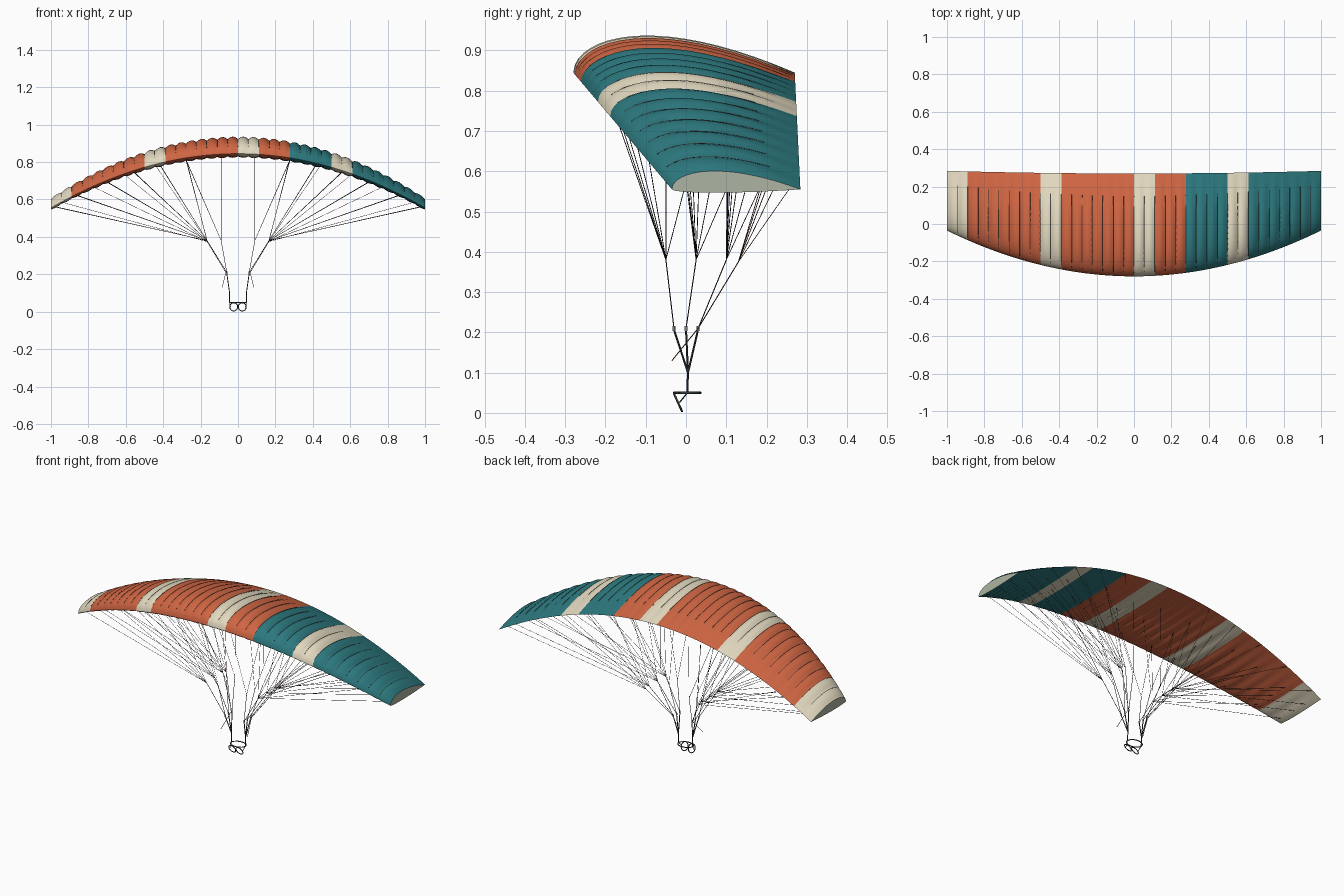
import bpy, bmesh, math
from mathutils import Vector

if "Cube" in bpy.data.objects:
    bpy.data.objects.remove(bpy.data.objects["Cube"])

CELLS, SUB, N = 36, 4, 18


def material(name, r, g, b):
    m = bpy.data.materials.new(name)
    m.diffuse_color = (r, g, b, 1)
    m.use_nodes = True
    m.node_tree.nodes["Principled BSDF"].inputs["Base Color"].default_value = m.diffuse_color
    return m


orange = material("orange_cloth", 0.62, 0.13, 0.055)
teal = material("teal_cloth", 0.025, 0.19, 0.21)
cream = material("cream_cloth", 0.76, 0.69, 0.52)
cap_mat = material("tip_cloth", 0.42, 0.46, 0.36)
dark = material("dark_cord", 0.025, 0.025, 0.025)
webbing = material("webbing", 0.03, 0.04, 0.04)
brown = material("brake_cord", 0.16, 0.06, 0.03)
metal = material("metal", 0.4, 0.42, 0.4)


def finish(name, bm, mats, angle=None):
    bmesh.ops.recalc_face_normals(bm, faces=bm.faces)
    me = bpy.data.meshes.new(name)
    bm.to_mesh(me)
    bm.free()
    ob = bpy.data.objects.new(name, me)
    bpy.context.collection.objects.link(ob)
    for m in mats:
        me.materials.append(m)
    if angle:
        bpy.ops.object.select_all(action='DESELECT')
        ob.select_set(True)
        bpy.context.view_layer.objects.active = ob
        bpy.ops.object.shade_smooth_by_angle(angle=math.radians(angle))
    return ob


def wing(x, t, top, puff=0.0):
    """Point on the canopy skin at span x and chord fraction t."""
    le, te = -0.28 + 0.245 * x * x, 0.27 + 0.014 * x * x
    c = te - le
    z = 0.845 - 0.29 * x * x
    h = 2.6 * math.sqrt(t) * (1 - t)
    if top:
        z += c * 0.143 * h * (1 + 0.17 * puff)
    else:
        z -= c * (0.026 + 0.014 * puff) * h
    return Vector((x, le + c * t, z))


def tube(bm, pts, r, sides=5, closed=False):
    """Sweep a small polygon along a path."""
    pts = [Vector(p) for p in pts]
    n = len(pts)
    rings = []
    for i, p in enumerate(pts):
        a = pts[i - 1] if (i or closed) else p
        b = pts[(i + 1) % n] if (i < n - 1 or closed) else p
        d = (b - a).normalized()
        ref = Vector((1, 0, 0)) if abs(d.x) < 0.8 else Vector((0, 1, 0))
        u = d.cross(ref).normalized()
        v = d.cross(u)
        rings.append([bm.verts.new(p + r * (u * math.cos(k * math.tau / sides) + v * math.sin(k * math.tau / sides)))
                      for k in range(sides)])
    for i in range(n if closed else n - 1):
        a, b = rings[i], rings[(i + 1) % n]
        for k in range(sides):
            bm.faces.new((a[k], a[(k + 1) % sides], b[(k + 1) % sides], b[k]))
    if not closed:
        bm.faces.new(rings[0])
        bm.faces.new(rings[-1])


# canopy: ballooned cells with coloured bands
bands = [(-16, 2), (-9, 0), (-7, 2), (0, 0), (2, 2), (5, 0), (9, 1), (11, 2), (18, 1)]
bm = bmesh.new()
ts = [(i / N) ** 1.7 for i in range(N + 1)]
loops = []
for j in range(CELLS * SUB + 1):
    x = -1 + 2 * j / (CELLS * SUB)
    puff = abs(math.sin(math.pi * j / SUB))
    ring = [wing(x, t, True, puff) for t in ts] + [wing(x, t, False, puff) for t in ts[-2:0:-1]]
    loops.append([bm.verts.new(p) for p in ring])
bandcol = [2, 0, 2, 0, 2, 0, 1, 2, 1]
for j in range(CELLS * SUB):
    cell = j // SUB - CELLS // 2
    idx = next(bandcol[k] for k, b in enumerate(bands) if cell < b[0])
    a, b = loops[j], loops[j + 1]
    for k in range(len(a)):
        f = bm.faces.new((a[k], a[(k + 1) % len(a)], b[(k + 1) % len(a)], b[k]))
        f.material_index = idx
for ring in (loops[0], loops[-1]):
    bm.faces.new(ring).material_index = 3
finish("canopy", bm, [orange, teal, cream, cap_mat], 40)

# seams in the valleys between cells
bm = bmesh.new()
for i in range(1, CELLS):
    x = -1 + 2 * i / CELLS
    tube(bm, [wing(x, 0.04 + 0.74 * k / 12, True) for k in range(13)], 0.0015, 4)
finish("canopy_seams", bm, [dark])

# suspension lines: riser top -> cascade knot -> canopy ribs
rows = [("front_lines", -0.03, -0.05, 0.13), ("middle_lines", 0.0, 0.025, 0.45),
        ("rear_lines", 0.03, 0.10, 0.70)]
groups = [(0.09, (1.6, 5)), (0.165, (5, 7.5, 10, 12.6, 15.5, 17.6))]
for name, y0, y1, t in rows:
    bm = bmesh.new()
    for s in (-1, 1):
        for kx, ribs in groups:
            knot = (s * kx, y1, 0.38)
            tube(bm, [(s * 0.06, y0, 0.21), knot], 0.0014)
            for rib in ribs:
                tube(bm, [knot, wing(s * rib / 18, t, False)], 0.001, 4)
    finish(name, bm, [dark])

# brake lines and toggles
bm = bmesh.new()
for s in (-1, 1):
    knot = (s * 0.165, 0.13, 0.375)
    tube(bm, [(s * 0.085, -0.035, 0.13), (s * 0.065, 0.03, 0.21), knot], 0.0014)
    for rib in (5, 8, 11, 14, 17):
        tube(bm, [knot, wing(s * rib / 18, 0.985, False)], 0.001, 4)
finish("brake_lines", bm, [brown])

# risers and their connector links
bm, links = bmesh.new(), bmesh.new()
for s in (-1, 1):
    tube(bm, [(s * 0.045, 0.003, 0.05), (s * 0.045, 0.005, 0.10)], 0.0025, 6)
    for y in (-0.03, 0.0, 0.03):
        tube(bm, [(s * 0.045, 0.005, 0.10), (s * 0.06, y, 0.207)], 0.0025, 6)
        tube(links, [(s * 0.06, y, 0.204), (s * 0.061, y, 0.216)], 0.004, 6)
finish("risers", bm, [webbing])
finish("riser_links", links, [metal])


def hoop(bm, c, u, v, r):
    tube(bm, [Vector(c) + Vector(u) * math.cos(i * math.tau / 24) + Vector(v) * math.sin(i * math.tau / 24)
              for i in range(24)], r, 6, True)


# harness: waist hoop, leg loops and joining straps
bm = bmesh.new()
hoop(bm, (0, 0.003, 0.05), (0.045, 0, 0), (0, 0.033, 0), 0.003)
for s in (-1, 1):
    hoop(bm, (s * 0.023, -0.02, 0.026), (0.021, 0, 0), (0, -0.010, 0.022), 0.0027)
    tube(bm, [(s * 0.04, -0.016, 0.026), (s * 0.045, 0.003, 0.05)], 0.0018)
finish("harness", bm, [webbing], 60)
